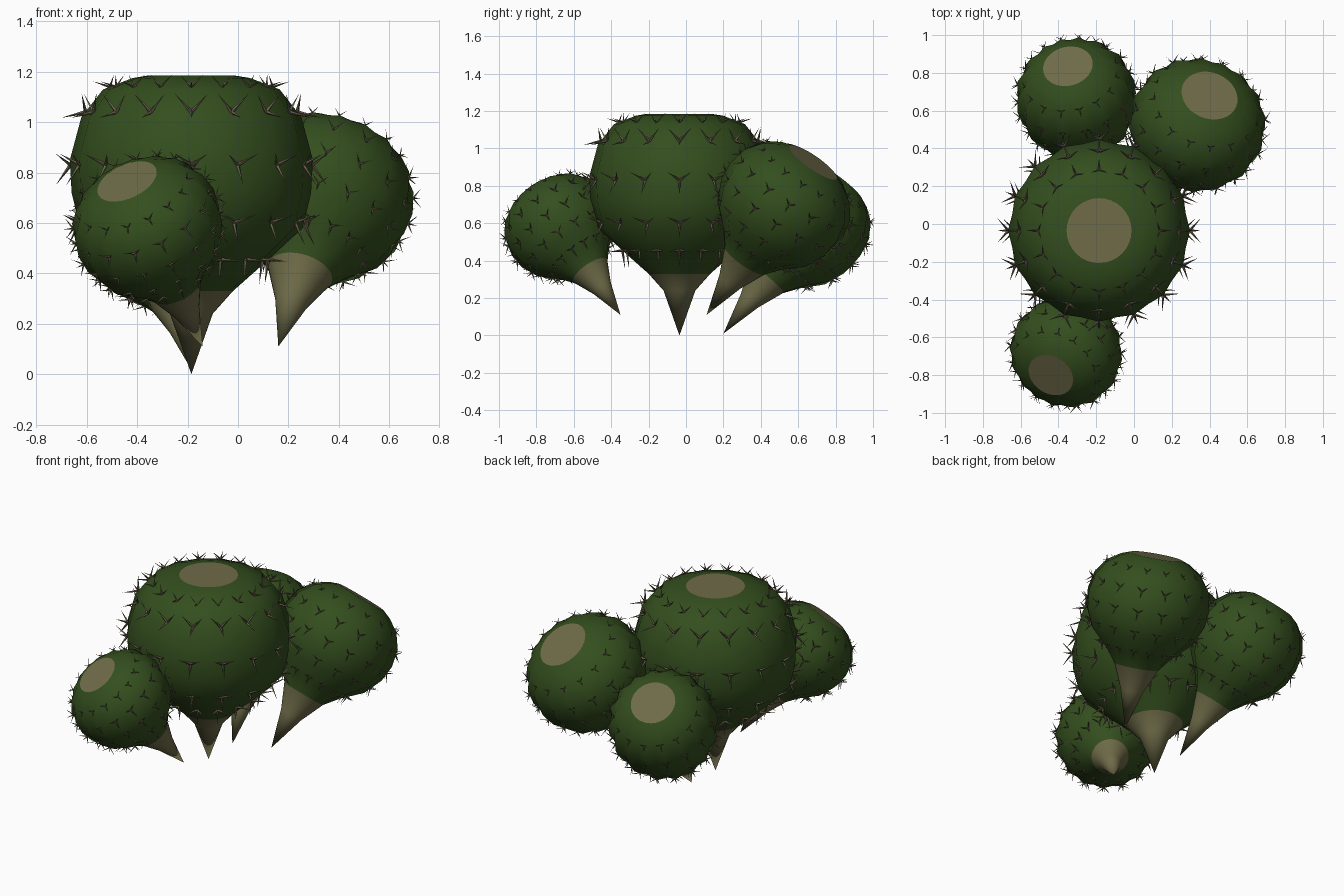
import bpy, bmesh, math
from mathutils import Vector, Matrix

if "Cube" in bpy.data.objects:
    bpy.data.objects.remove(bpy.data.objects["Cube"], do_unlink=True)


def material(name, color):
    m = bpy.data.materials.new(name)
    m.use_nodes = True
    m.diffuse_color = (*color, 1)
    bsdf = next(n for n in m.node_tree.nodes if n.type == 'BSDF_PRINCIPLED')
    bsdf.inputs["Base Color"].default_value = (*color, 1)
    bsdf.inputs["Roughness"].default_value = 0.9
    return m


GREEN = material("cactus_green", (0.034, 0.077, 0.013))
TAN = material("root_tan", (0.156, 0.147, 0.065))
SPINE = material("spine_brown", (0.150, 0.125, 0.078))

# Profiles as (height, radius); both are fractions for the round offshoots
MAIN = [(0, 0), (.24, .085), (.33, .165), (.44, .285), (.58, .435), (.72, .468),
        (.85, .475), (1.02, .43), (1.13, .345), (1.175, .23), (1.185, .172)]
ROUND = [(0, 0), (.22, .19), (.36, .37), (.44, .54), (.54, .83), (.65, .97),
         (.75, 1), (.85, .94), (.93, .78), (.98, .57), (1, .43)]
RIBS = 16


def add_object(name, bm, mats, matrix):
    mesh = bpy.data.meshes.new(name)
    bmesh.ops.recalc_face_normals(bm, faces=bm.faces)
    bm.to_mesh(mesh)
    bm.free()
    for m in mats:
        mesh.materials.append(m)
    ob = bpy.data.objects.new(name, mesh)
    bpy.context.collection.objects.link(ob)
    ob.matrix_world = matrix
    return ob


def ribbed_body(name, profile, tan_height, pleat, matrix):
    """Revolve the profile into a pleated body with a root cone and flat crown."""
    bm = bmesh.new()
    count = RIBS * 2
    tip = bm.verts.new((0, 0, 0))
    rings = []
    for z, r in profile[1:]:
        ribbed = tan_height + 0.01 < z < profile[-1][0]
        ring = []
        for i in range(count):
            a = math.tau * i / count
            rr = r * (1 + (pleat if i % 2 == 0 else -pleat) * ribbed)
            ring.append(bm.verts.new((rr * math.cos(a), rr * math.sin(a), z)))
        rings.append(ring)
    for i in range(count):
        j = (i + 1) % count
        bm.faces.new((tip, rings[0][j], rings[0][i]))
        for low, high in zip(rings, rings[1:]):
            bm.faces.new((low[i], low[j], high[j], high[i]))
    crown = bm.faces.new(rings[-1])
    for f in bm.faces:
        f.smooth = f is not crown
        f.material_index = int(f is crown or f.calc_center_median().z < tan_height)
    return add_object(name, bm, (GREEN, TAN), matrix)


def spines(name, profile, rows, length, pleat, matrix):
    """Three-pointed clusters on every rib, shorter in the row by the crown."""
    bm = bmesh.new()
    for h in rows:
        size = length * (0.7 if h == rows[-1] else 1)
        (z0, r0), (z1, r1) = next(p for p in zip(profile, profile[1:])
                                  if p[0][0] <= h <= p[1][0])
        r = (r0 + (r1 - r0) * (h - z0) / (z1 - z0)) * (1 + pleat * 0.8)
        for i in range(RIBS):
            a = math.tau * i / RIBS
            radial = Vector((math.cos(a), math.sin(a), 0))
            side = Vector((-math.sin(a), math.cos(a), 0))
            up = (radial * (r1 - r0) + Vector((0, 0, z1 - z0))).normalized()
            out = side.cross(up).normalized()
            root = radial * r + Vector((0, 0, h))
            for s, u in ((1, 0.55), (-1, 0.55), (0, -0.8)):
                axis = (out * 0.65 + side * s * 0.75 + up * u).normalized()
                rot = axis.to_track_quat('Z', 'Y').to_matrix().to_4x4()
                place = Matrix.Translation(root + axis * size * 0.45) @ rot
                bmesh.ops.create_cone(bm, cap_ends=True, segments=4,
                                      radius1=size * 0.08, radius2=0,
                                      depth=size, matrix=place)
    return add_object(name, bm, (SPINE,), matrix)


def cactus(name, tip, crown, profile, tan_height, rows, spine, pleat):
    tip, crown = Vector(tip), Vector(crown)
    turn = (crown - tip).to_track_quat('Z', 'Y').to_matrix().to_4x4()
    matrix = Matrix.Translation(tip) @ turn
    ribbed_body(name + "_body", profile, tan_height, pleat, matrix)
    spines(name + "_spines", profile, rows, spine, pleat, matrix)


# Large upright cactus
cactus("main_cactus", (-.185, -.035, 0), (-.185, -.035, 1.185), MAIN, .33,
       (.455, .60, .83, 1.04, 1.14), .105, .015)

# Tilted round offshoots: name, root tip, crown centre, radius, pleat depth
OFFSHOOTS = (
    ("front_offshoot", (-.14, -.35, .11), (-.44, -.80, .765), .293, .025),
    ("left_offshoot", (.16, .11, .11), (.40, .68, .925), .355, .025),
    ("back_offshoot", (-.18, .20, .01), (-.35, .835, .81), .31, .035),
)
for name, tip, crown, radius, pleat in OFFSHOOTS:
    size = (Vector(crown) - Vector(tip)).length
    profile = [(t * size, r * radius) for t, r in ROUND]
    rows = [t * size for t in (.47, .58, .70, .82, .93)]
    cactus(name, tip, crown, profile, .36 * size, rows, .06, pleat)
